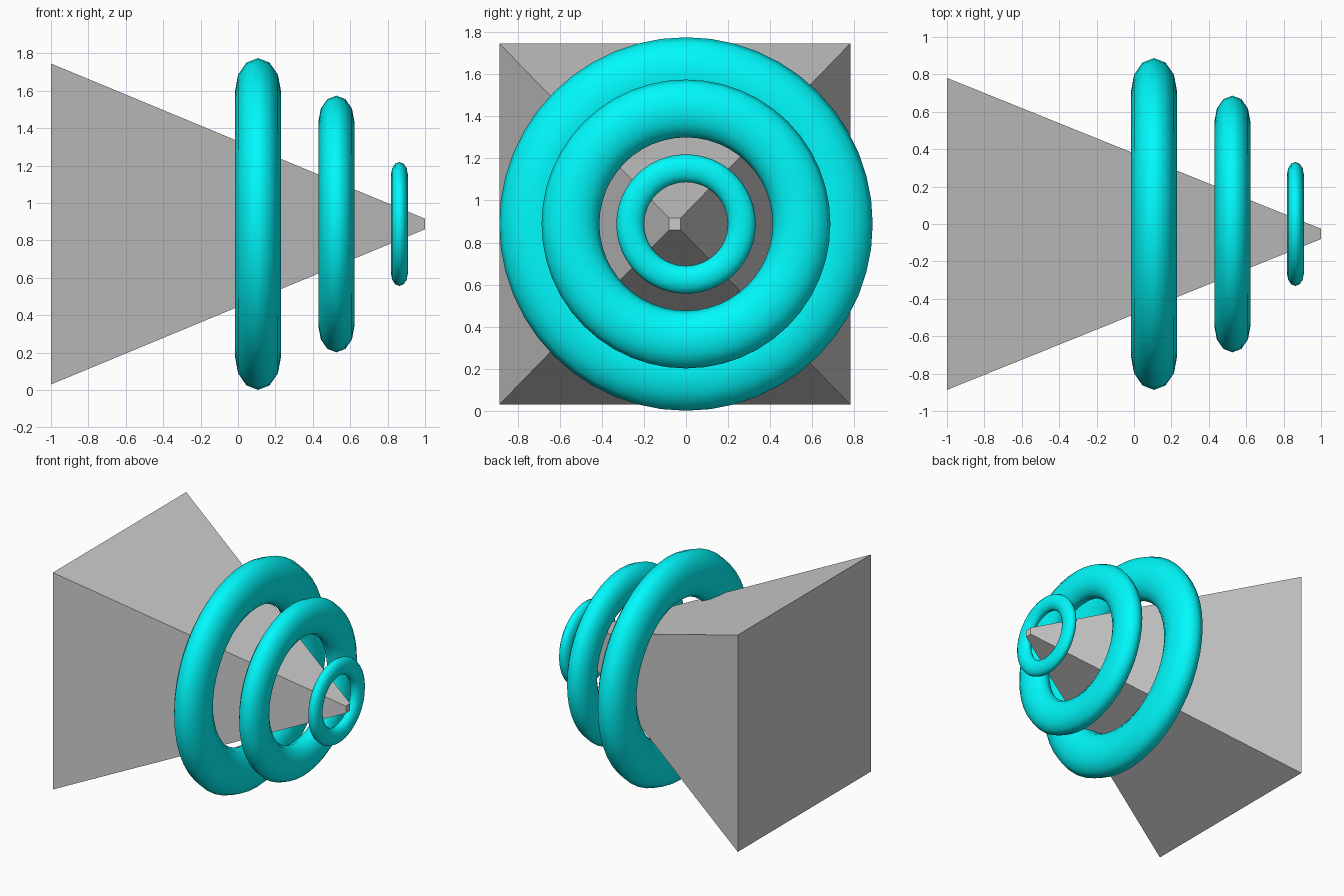
import bpy
import math

if "Cube" in bpy.data.objects:
    bpy.data.objects.remove(bpy.data.objects["Cube"])

CENTRE_Z = 0.888

# Four-sided tapered spike lying along x, wide end at -x
bpy.ops.mesh.primitive_cone_add(
    vertices=4, radius1=2, radius2=2 * 0.033, depth=2)
spike = bpy.context.object
spike.name = "tapered_spike"
for v in spike.data.vertices:
    x, y, z = v.co
    # turn the diamond section into an upright square, and the axis to x
    v.co = (z, (x - y) / 2 * 0.834, (x + y) / 2 * 0.858)
spike.location = (0, -0.053, CENTRE_Z)
bpy.ops.object.mode_set(mode='EDIT')
bpy.ops.mesh.select_all(action='SELECT')
bpy.ops.mesh.normals_make_consistent(inside=False)
bpy.ops.object.mode_set(mode='OBJECT')

# Cyan rings of shrinking size, flattened along x
cyan = bpy.data.materials.new("cyan")
cyan.diffuse_color = (0.0, 0.95, 0.97, 1)
cyan.use_nodes = True
cyan.node_tree.nodes["Principled BSDF"].inputs["Base Color"].default_value = cyan.diffuse_color


def ring(name, x, outer, half_width):
    major, minor = outer * 0.8, outer * 0.2
    bpy.ops.mesh.primitive_torus_add(
        major_radius=major, minor_radius=minor,
        major_segments=48, minor_segments=12,
        location=(x, 0, CENTRE_Z), rotation=(0, math.pi / 2, 0))
    ob = bpy.context.object
    ob.name = name
    ob.scale.z = half_width / minor
    ob.data.materials.append(cyan)
    bpy.ops.object.shade_smooth()


ring("large_ring", 0.107, 0.887, 0.123)
ring("middle_ring", 0.526, 0.686, 0.096)
ring("small_ring", 0.863, 0.331, 0.045)
